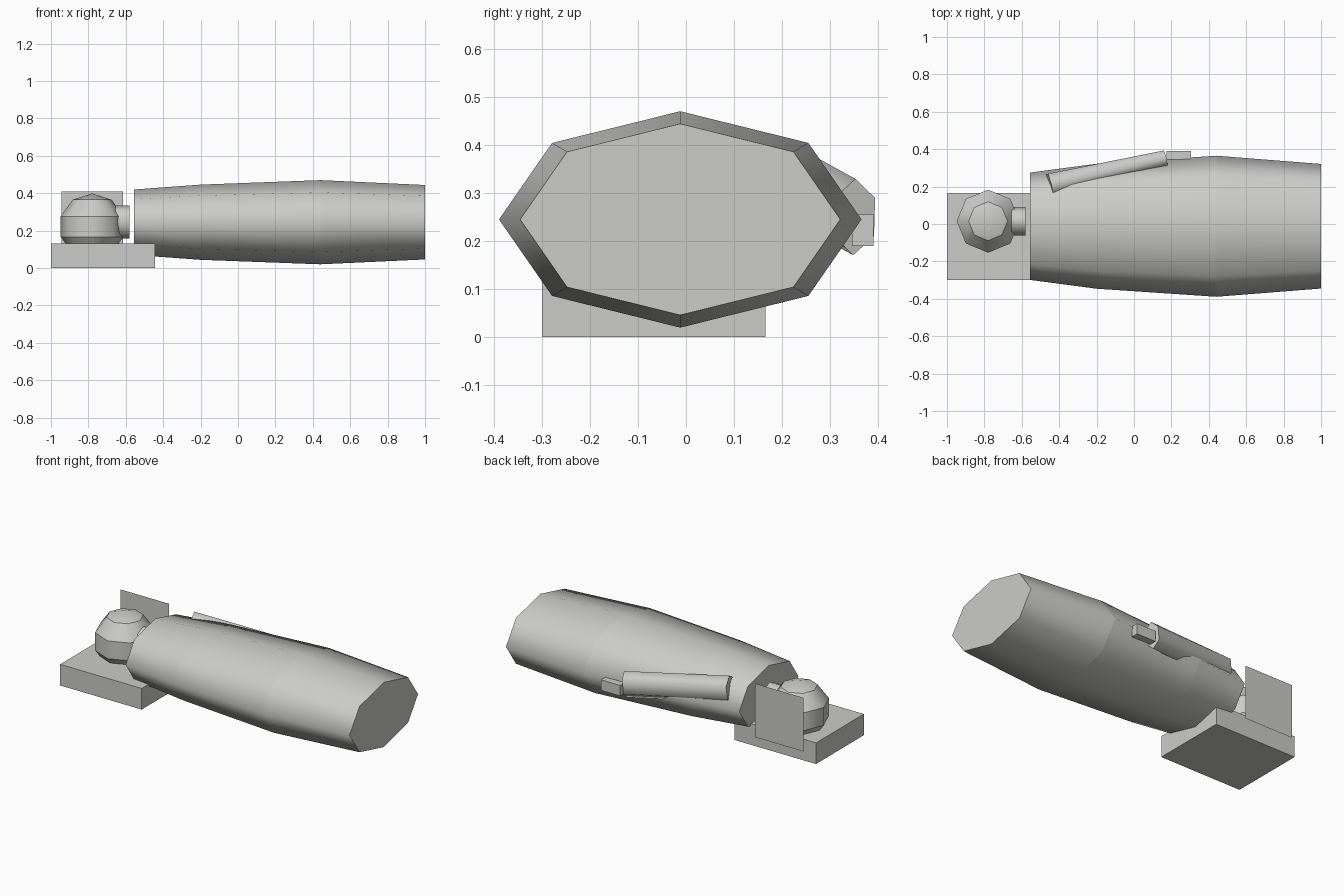
import bpy, bmesh, math
from mathutils import Vector

cube = bpy.data.objects.get("Cube")
if cube:
    bpy.data.objects.remove(cube, do_unlink=True)

# One pale grey for everything
grey = bpy.data.materials.new("pale_grey")
grey.use_nodes = True
colour = (0.6, 0.6, 0.585, 1)
grey.diffuse_color = colour
grey.node_tree.nodes["Principled BSDF"].inputs["Base Color"].default_value = colour


def finish(name, bm):
    bmesh.ops.recalc_face_normals(bm, faces=bm.faces)
    mesh = bpy.data.meshes.new(name)
    bm.to_mesh(mesh)
    bm.free()
    mesh.materials.append(grey)
    obj = bpy.data.objects.new(name, mesh)
    bpy.context.collection.objects.link(obj)
    return obj


def box(name, low, high):
    bm = bmesh.new()
    bmesh.ops.create_cube(bm, size=1)
    for v in bm.verts:
        v.co = [h if c > 0 else l for c, l, h in zip(v.co, low, high)]
    return finish(name, bm)


def loft(name, sections, sides):
    """Tube through (centre, half width, half height); smooth around, creased at each ring."""
    bm = bmesh.new()
    axis = (Vector(sections[-1][0]) - Vector(sections[0][0])).normalized()
    across = Vector((0, 0, 1)).cross(axis).normalized()
    up = axis.cross(across)
    rings = []
    for centre, width, height in sections:
        ring = []
        for i in range(sides):
            a = math.tau * i / sides + math.pi / 2
            offset = across * math.cos(a) * width + up * math.sin(a) * height
            ring.append(bm.verts.new(Vector(centre) + offset))
        rings.append(ring)
    for r, s in zip(rings, rings[1:]):
        for i in range(sides):
            j = (i + 1) % sides
            bm.faces.new((r[i], r[j], s[j], s[i])).smooth = True
    for ring in rings:
        for i in range(sides):
            bm.edges.get((ring[i - 1], ring[i])).smooth = False
    bm.faces.new(rings[0])
    bm.faces.new(rings[-1])
    return finish(name, bm)


# Pillow slab and the upright square panel behind the head
box("pillow", (-1, -0.3, 0), (-0.445, 0.165, 0.13))
bm = bmesh.new()
bm.faces.new([bm.verts.new((x, 0.21, z)) for x, z in
              ((-0.945, 0.08), (-0.615, 0.08), (-0.615, 0.41), (-0.945, 0.41))])
finish("back_panel", bm)

# Faceted head, creased along its level rings
bm = bmesh.new()
bmesh.ops.create_uvsphere(bm, u_segments=8, v_segments=5, radius=0.177)
for f in bm.faces:
    f.smooth = True
for e in bm.edges:
    e.smooth = abs(e.verts[0].co.z - e.verts[1].co.z) > 0.001
head = finish("head", bm)
head.location = (-0.78, 0.015, 0.222)

# Neck and blanket-like body
loft("neck", [((x, 0.015, 0.247), 0.077, 0.088) for x in (-0.655, -0.58)], 8)
loft("body", [((x, -0.012, 0.245), w, h) for x, w, h in
              ((-0.555, 0.287, 0.175), (-0.2, 0.334, 0.201),
               (0.44, 0.377, 0.225), (1, 0.333, 0.199))], 8)

# Left arm and hand resting along the side
loft("left_arm", [((-0.45, 0.205, 0.33), 0.074, 0.08),
                  ((0.165, 0.35, 0.25), 0.05, 0.08)], 6)
box("left_hand", (0.175, 0.345, 0.19), (0.305, 0.39, 0.255))
